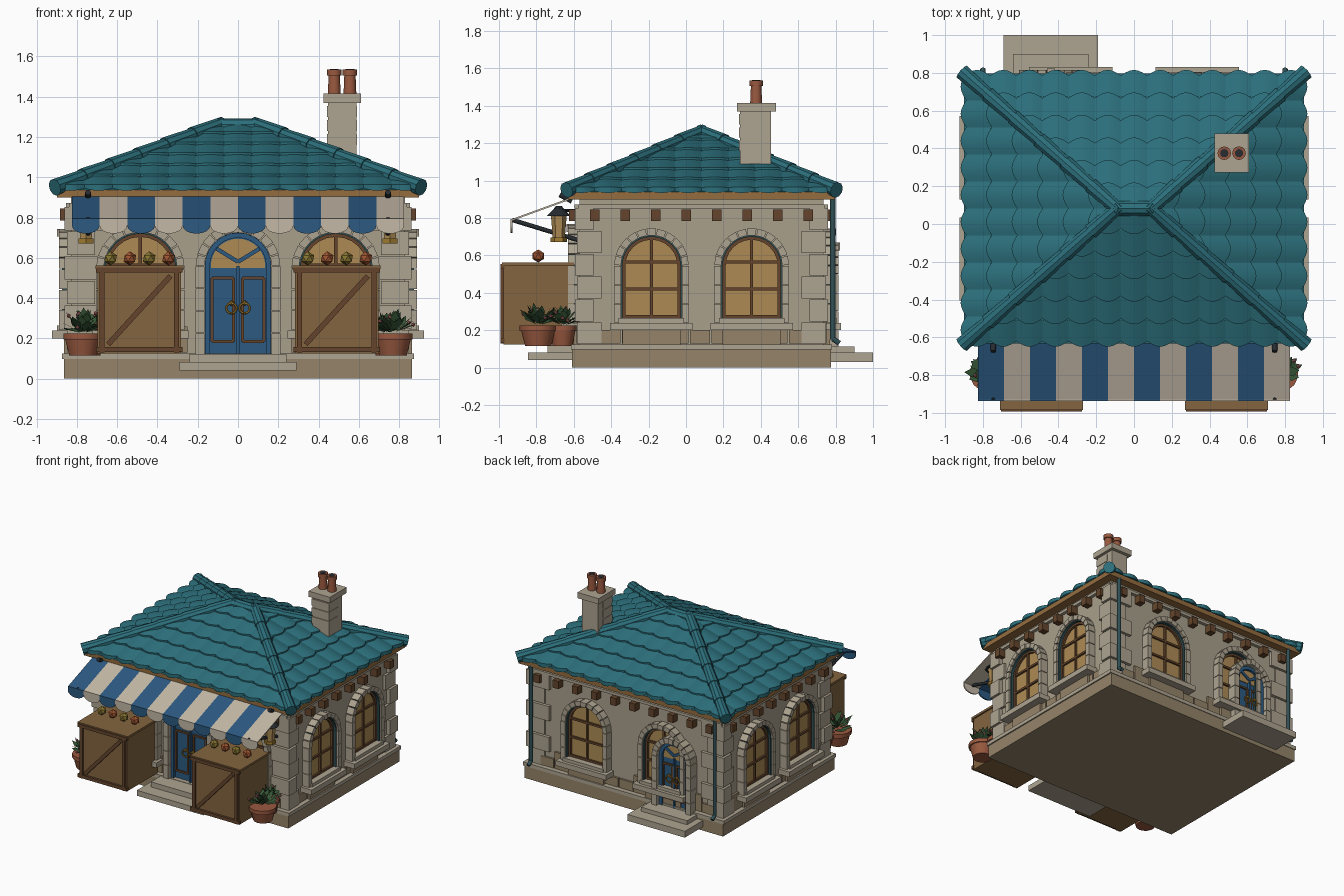
import bpy, bmesh, random
from math import pi, sin, cos
from mathutils import Vector, Matrix

if "Cube" in bpy.data.objects:
    bpy.data.objects.remove(bpy.data.objects["Cube"])
random.seed(4)
COL = dict(teal=(.025, .16, .2), stone=(.42, .37, .28), tan=(.3, .23, .14), wall=(.4, .35, .26), wood=(.23, .13, .05),
           brown=(.13, .06, .025), beam=(.3, .15, .05), blue=(.025, .1, .22), cream=(.55, .48, .38), glass=(.42, .26, .09),
           clay=(.32, .1, .05), dark=(.02, .025, .03), gold=(.35, .2, .03), leaf=(.04, .1, .04), pink=(.5, .15, .15),
           olive=(.25, .18, .03), red=(.35, .09, .03), pipe=(.03, .08, .09))
MATS, PARTS = {}, {}
for k, c in COL.items():
    MATS[k] = bpy.data.materials.new(k)
    MATS[k].diffuse_color = (*c, 1)


def part(name, col):
    return PARTS.setdefault(name, (bmesh.new(), col))[0]


def world(x, y, z):
    return Vector((x, y, z))


# each wall has its own frame: u along the wall, d outward, z up
YC = .083
SIDES = dict(front=lambda u, d, z: Vector((u, -.57 - d, z)), back=lambda u, d, z: Vector((-u, .735 + d, z)),
             right=lambda u, d, z: Vector((.83 + d, YC + u, z)), left=lambda u, d, z: Vector((-.83 - d, YC + u, z)))


def prism(name, col, F, pts, d0, d1):
    bm = part(name, col)
    a = [bm.verts.new(F(u, d0, z)) for u, z in pts]
    b = [bm.verts.new(F(u, d1, z)) for u, z in pts]
    bm.faces.new(a)
    bm.faces.new(b[::-1])
    for i in range(len(a)):
        j = (i + 1) % len(a)
        bm.faces.new((a[i], a[j], b[j], b[i]))


def box(name, col, x0, x1, y0, y1, z0, z1, F=world):
    prism(name, col, F, [(x0, z0), (x1, z0), (x1, z1), (x0, z1)], y0, y1)


def cyl(name, col, p, q, r0, r1=None, n=12):
    p, q = Vector(p), Vector(q)
    M = Matrix.Translation((p + q) / 2) @ (q - p).to_track_quat('Z', 'Y').to_matrix().to_4x4()
    bmesh.ops.create_cone(part(name, col), cap_ends=True, segments=n, radius1=r0,
                          radius2=r0 if r1 is None else r1, depth=(q - p).length, matrix=M)


def ball(name, col, p, r):
    bmesh.ops.create_icosphere(part(name, col), subdivisions=1, radius=r, matrix=Matrix.Translation(p))


def bar(name, col, F, a, b, w, d0, d1):
    a, b = Vector(a), Vector(b)
    n = (b - a).orthogonal().normalized() * w / 2
    prism(name, col, F, [a + n, b + n, b - n, a - n], d0, d1)


def arch(name, col, F, u, hw, z0, zs, d0, d1):
    arc = [(u + hw * cos(pi * i / 16), zs + hw * sin(pi * i / 16)) for i in range(17)]
    prism(name, col, F, [(u - hw, z0), (u + hw, z0)] + arc, d0, d1)


def ring(name, col, F, u, r0, r1, z0, zs, d, n=12, gap=0., jambs=1):
    for i in range(n):
        a, b = pi * (i + gap) / n, pi * (i + 1 - gap) / n
        dd = d + (.008 if gap and i == n // 2 else 0)
        prism(name, col, F, [(u + r * cos(t), zs + r * sin(t)) for r, t in ((r0, a), (r1, a), (r1, b), (r0, b))], -.01, dd)
    h = (zs - z0) / jambs
    for s in (-1, 1):
        for k in range(jambs):
            box(name, col, u + s * r0, u + s * r1, -.01, d, z0 + k * h + gap * .04, z0 + (k + 1) * h - gap * .04, F)


def window(side, i, u, hw=.155):
    F, n, z0, zs = SIDES[side], f"{side}_window_{i}", .265, .7 - .155
    if hw > .16:
        zs = .545
    arch(n + "_glass", 'glass', F, u, hw, z0, zs, -.01, .008)
    ring(n + "_frame", 'brown', F, u, hw - .016, hw, z0, zs, .025)
    for a, b in (((u, z0), (u, zs + hw - .005)), ((u - hw, .42), (u + hw, .42)), ((u - hw, .565), (u + hw, .565)),
                 ((u - hw, z0 + .008), (u + hw, z0 + .008))):
        bar(n + "_frame", 'brown', F, a, b, .016, 0, .022)
    ring(n + "_reveal", 'pipe', F, u, hw, hw + .008, z0, zs, .045)
    ring(n + "_surround", 'stone', F, u, hw + .008, hw + .045, .24, zs, .06, 11, .05, 3)
    box(n + "_sill", 'stone', u - hw - .065, u + hw + .065, -.01, .095, .2, .24, F)
    box(n + "_sill", 'stone', u - hw - .02, u + hw + .02, -.01, .07, .24, .265, F)
    box(n + "_apron", 'tan', u - hw, u + hw, -.01, .035, .12, .2, F)


def door(side, u, hw, z0, zs, d):
    F, n = SIDES[side], side + "_door"
    arch(n + "_leaf", 'blue', F, u, hw, z0, zs, -.01, d + .01)
    arch(n + "_light", 'glass', F, u, hw - .03, zs - .01, zs, 0, d + .016)
    ring(n + "_frame", 'blue', F, u, hw - .025, hw, z0, zs, d + .03)
    bar(n + "_frame", 'blue', F, (u, z0), (u, zs), .014, 0, d + .028)
    for s in (-1, 1):
        bar(n + "_frame", 'blue', F, (u, zs + .02), (u + s * hw * .65, zs + .02 + hw * .4), .02, 0, d + .026)
        a, b = u + s * hw * .14, u + s * hw * .78
        for p, q in (((a, z0 + .06), (a, zs - .06)), ((b, z0 + .06), (b, zs - .06)),
                     ((a, z0 + .06), (b, z0 + .06)), ((a, zs - .06), (b, zs - .06))):
            bar(n + "_panels", 'brown', F, p, q, .014, 0, d + .022)
        c = [F(u + s * .033 + .026 * cos(t * pi / 5), d + .04, z0 + .225 + .026 * sin(t * pi / 5)) for t in range(11)]
        for p, q in zip(c, c[1:]):
            cyl(n + "_ring_handles", 'gold', p, q, .006, n=6)
        ball(n + "_ring_handles", 'gold', F(u + s * .033, d + .035, z0 + .25), .014)
    ring(n + "_surround", 'stone', F, u, hw + .002, hw + .045, z0 - .01, zs, d + .06, 11, .05, 4)


# base, walls and steps
box("foundation", 'tan', -.865, .865, -.61, .775, 0, .097)
box("foundation_cap", 'stone', -.875, .875, -.615, .78, .097, .125)
box("walls", 'wall', -.83, .83, -.57, .735, .12, .91)
box("front_steps", 'stone', -.29, .29, -.845, -.6, .04, .082)
box("front_steps", 'stone', -.24, .24, -.74, -.56, .082, .122)
box("back_steps", 'stone', -.69, -.19, .76, 1, .03, .08)
box("back_steps", 'stone', -.64, -.24, .73, .9, .08, .112)

# frieze, brackets and base stones on each wall
for side, F in SIDES.items():
    half, nb = (.84, 10) if side in ('front', 'back') else (.66, 8)
    box("frieze", 'stone', -half, half, -.01, .025, .85, .872, F)
    for i in range(nb):
        u = (half - .09) * (2 * i / (nb - 1) - 1)
        box("eave_brackets", 'brown', u - .025, u + .025, -.01, .055, .785, .845, F)
    u = -half + .1
    while u < half - .14:
        w = random.uniform(.1, .16)
        if not (side == 'front' and abs(u + w / 2) < .3):
            box("base_stones", 'tan', u, u + w - .008, -.01, .016, .13, .2 if random.random() < .7 else .26, F)
        u += w

# corner quoins
for sx in (-1, 1):
    for sy in (-1, 1):
        for k in range(6):
            a, b = (.2, .1) if k % 2 else (.14, .13)
            e = .012 if k % 2 else 0
            X, Y = sx * (.85 + e), YC + sy * (.665 + e)
            box("corner_quoins", 'stone', X, X - sx * a, Y, Y - sy * b, .126 + k * .122, .242 + k * .122)

# windows and doors
for i, s in enumerate((-1, 1)):
    window('front', i, s * .485, .175)
    window('back', i, s * .335)
    window('right', i, s * .268)
    window('left', i, s * .268)
door('front', 0, .165, .125, .56, 0)
door('back', .44, .125, .112, .5, .02)

# eave beam and roof core
box("eave_beam", 'beam', -.9, .9, -.63, .797, .9, .938)
Z0, RISE, TX, HX, HY = .945, .315, .09, .9, .715
bm = part("roof_core", 'teal')
lo = [bm.verts.new((x, YC + y, .938)) for x, y in ((-HX, -HY), (HX, -HY), (HX, HY), (-HX, HY))]
l, r = (bm.verts.new((x, YC, Z0 + RISE)) for x in (-TX, TX))
for f in ((lo[0], lo[1], r, l), (lo[1], lo[2], r), (lo[2], lo[3], l, r), (lo[3], lo[0], l), lo[::-1]):
    bm.faces.new(f)


# scalloped roof tiles: full rows per slope, clipped along the hips
def slope(name, e, inn, L, R, top, ncol, rows=6):
    bm, e, inn = part(name, 'teal'), Vector(e), Vector(inn)
    o = Vector((0, YC, Z0)) - inn * R
    w, K = 2 * L / ncol, 6
    for rr in range(rows):
        t0, t1 = R * rr / rows, R * (rr + 1) / rows + .005
        for c in range(ncol):
            lines = []
            for k in range(K + 1):
                s = k / K - .5
                bump = cos(pi * s)
                u = -L + (c + .5 + s) * w
                ta = t0 + .012 - .03 * bump
                lines.append([bm.verts.new(o + e * u + inn * t + Vector((0, 0, t * RISE / R + h))) for t, h in
                              ((ta, -.004), (ta, .014 + .014 * bump), (t1, .002 + .014 * bump))])
            for p, q in zip(lines, lines[1:]):
                for j in (0, 1):
                    bm.faces.new((p[j], q[j], q[j + 1], p[j + 1]))
    for s in (-1, 1):
        n = (e * s * R + inn * (L - top))
        bmesh.ops.bisect_plane(bm, geom=bm.verts[:] + bm.edges[:] + bm.faces[:], plane_co=o + e * s * L,
                               plane_no=n, clear_outer=True)


slope("roof_tiles_front", (1, 0, 0), (0, 1, 0), HX, HY, TX, 13)
slope("roof_tiles_back", (-1, 0, 0), (0, -1, 0), HX, HY, TX, 13)
slope("roof_tiles_right", (0, 1, 0), (-1, 0, 0), HY, HX - 0, 0, 10) if TX == 0 else None
for s, nm in ((1, "right"), (-1, "left")):
    # side slopes end at the ridge tips, so build them about the tip and shift outward
    slope("roof_tiles_" + nm, (0, s, 0), (-s, 0, 0), HY, HX - TX, 0, 10)
    bmesh.ops.translate(PARTS["roof_tiles_" + nm][0], verts=PARTS["roof_tiles_" + nm][0].verts[:], vec=(s * TX, 0, 0))
    for sy in (-1, 1):
        a, b = Vector((s * .91, YC + sy * .722, .95)), Vector((s * TX, YC, Z0 + RISE))
        for k in range(6):
            cyl("hip_caps", 'teal', a.lerp(b, k / 6), a.lerp(b, (k + 1.1) / 6), .043, .036, 10)
cyl("ridge_cap", 'teal', (-TX - .02, YC, 1.25), (TX + .02, YC, 1.25), .042, n=10)

# chimney with two pots
box("chimney", 'stone', .447, .588, .29, .455, 1.09, 1.375)
for z in (1.16, 1.23, 1.3):
    box("chimney_stones", 'stone', .443, .592, .284, .4, z, z + .055)
box("chimney_cap", 'stone', .425, .61, .272, .48, 1.37, 1.415)
for x in (.478, .556):
    cyl("chimney_pots", 'clay', (x, .375, 1.41), (x, .375, 1.53), .032, .027)
    cyl("chimney_pots", 'clay', (x, .375, 1.505), (x, .375, 1.535), .036)
    cyl("chimney_flues", 'dark', (x, .375, 1.53), (x, .375, 1.537), .022)

# striped awning with scalloped valance, and its arms
for i in range(12):
    w = 1.65 / 12
    x0 = -.825 + i * w
    nm, c = (("awning_cream", 'cream') if i % 2 else ("awning_blue", 'blue'))
    prism(nm, c, lambda y, x, z: Vector((x, y, z)), [(-.6, .915), (-.93, .795), (-.93, .785), (-.6, .905)], x0, x0 + w)
    drop = [(x0 + w / 2 - w / 2 * cos(pi * k / 8), .76 - .04 * sin(pi * k / 8)) for k in range(9)]
    prism(nm, c, lambda u, y, z: Vector((u, y, z)), [(x0 + w, .795), (x0, .795)] + drop, -.938, -.928)
for s in (-1, 1):
    cyl("awning_arms", 'dark', (s * .745, -.93, .79), (s * .745, -.57, .68), .012)
    cyl("awning_brackets", 'dark', (s * .745, -.675, .925), (s * .745, -.61, .89), .014)
    # wall lanterns
    L = Vector((s * .755, -.68, 0))
    for nm, c, a, b, r0, r1, n in (("body", 'glass', .69, .81, .032, .042, 6), ("base", 'gold', .672, .695, .044, .044, 6),
                                   ("cap", 'dark', .81, .845, .066, .03, 8), ("finial", 'dark', .845, .865, .03, .015, 8)):
        cyl("lantern_" + nm, c, L + Vector((0, 0, a)), L + Vector((0, 0, b)), r0, r1, n)
    cyl("lantern_hook", 'dark', L + Vector((0, 0, .84)), (s * .755, -.56, .84), .009, n=8)
    # market stalls with fruit
    a, b = s * .49 - .215, s * .49 + .215
    box("market_stalls", 'wood', a + .008, b - .008, -.975, -.6, .125, .55)
    box("market_stalls", 'wood', a - .004, b + .004, -.985, -.6, .545, .562)
    for p, q in (((a, .145), (b, .145)), ((a, .54), (b, .54)), ((a + .03, .13), (a + .03, .55)),
                 ((b - .03, .13), (b - .03, .55)), ((a + .06, .17), (b - .06, .51))):
        bar("stall_trim", 'brown', world, p, q, .026, -.992, -.97)
    for k in range(4):
        ball("fruit_olive" if k % 2 == 0 else "fruit_red", 'olive' if k % 2 == 0 else 'red',
             (s * .49 - .143 + k * .096, -.79, .597), .035)
    # flower pots
    for px, py, k in ((s * .77, -.79, 1.), (s * .735, -.66, .75)):
        cyl("flower_pots", 'clay', (px, py, .115), (px, py, .2), .07 * k, .092 * k, 14)
        cyl("flower_pots", 'clay', (px, py, .195), (px, py, .225), .1 * k, n=14)
        for i in range(34):
            t, el, ln = i * 2.4, random.uniform(.2, 1.3), random.uniform(.08, .125) * k
            d = Vector((cos(t) * cos(el), sin(t) * cos(el), sin(el)))
            sd = Vector((-sin(t), cos(t), 0)) * .026
            o = Vector((px, py, .225)) + d * .02
            lb = part("plant_leaves", 'leaf')
            v = [lb.verts.new(p) for p in (o, o + d * ln * .6 + sd, o + d * ln, o + d * ln * .6 - sd)]
            lb.faces.new(v[:3])
            lb.faces.new((v[0], v[2], v[3]))
            if i % 4 == 0:
                ball("flowers", 'pink', o + d * ln * .8, .011)
    # rear downpipes
    cyl("downpipes", 'pipe', (s * .8, .785, .15), (s * .8, .785, .91), .014)
    cyl("downpipes", 'pipe', (s * .8, .785, .155), (s * .8, .82, .13), .014)

# turn parts into objects
for name, (bm, col) in PARTS.items():
    if not name.startswith(("roof_tiles", "plant")):
        bmesh.ops.recalc_face_normals(bm, faces=bm.faces[:])
    me = bpy.data.meshes.new(name)
    bm.to_mesh(me)
    bm.free()
    me.materials.append(MATS[col])
    ob = bpy.data.objects.new(name, me)
    bpy.context.collection.objects.link(ob)
    ob.select_set(True)
    bpy.context.view_layer.objects.active = ob
bpy.ops.object.shade_smooth_by_angle(angle=.6)

for m in bpy.data.materials:
    if m.users and not m.is_grease_pencil:
        m.use_nodes = True
        m.node_tree.nodes["Principled BSDF"].inputs["Base Color"].default_value = m.diffuse_color
